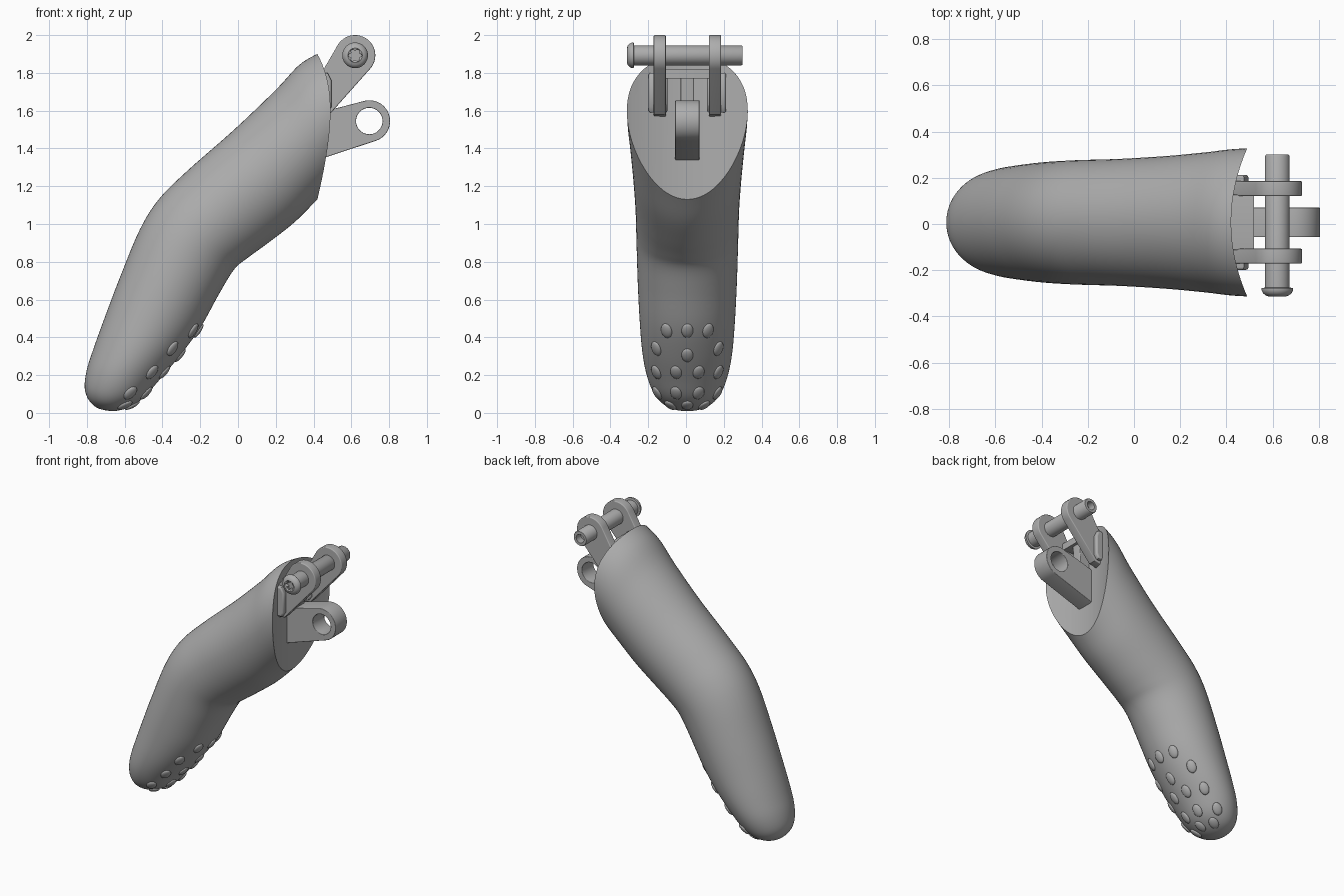
import bpy, bmesh
from math import cos, sin, pi, radians
from mathutils import Vector, Matrix
from mathutils.bvhtree import BVHTree

old = bpy.data.objects.get("Cube")
if old:
    bpy.data.objects.remove(old)

grey = bpy.data.materials.new("grey")
grey.use_nodes = True
grey.diffuse_color = (0.42, 0.42, 0.42, 1)
grey.node_tree.nodes["Principled BSDF"].inputs["Base Color"].default_value = (0.42, 0.42, 0.42, 1)

MID = 0.007  # y of the finger's middle plane


def finish(ob, angle=35):
    """Give the part its colour and smooth shading with sharp edges."""
    ob.data.materials.clear()
    ob.data.materials.append(grey)
    bpy.ops.object.select_all(action='DESELECT')
    ob.select_set(True)
    bpy.context.view_layer.objects.active = ob
    bpy.ops.object.shade_smooth_by_angle(angle=radians(angle))
    return ob


def mesh_object(name, bm):
    bmesh.ops.recalc_face_normals(bm, faces=bm.faces)
    me = bpy.data.meshes.new(name)
    bm.to_mesh(me)
    bm.free()
    ob = bpy.data.objects.new(name, me)
    bpy.context.collection.objects.link(ob)
    return ob


def skin(bm, rings):
    """Join rings of points into a closed skin with capped ends."""
    loops = [[bm.verts.new(p) for p in ring] for ring in rings]
    n = len(loops[0])
    for a, b in zip(loops, loops[1:]):
        for i in range(n):
            j = (i + 1) % n
            bm.faces.new((a[i], a[j], b[j], b[i]))
    bm.faces.new(loops[0])
    bm.faces.new(loops[-1])


def plate(name, outline, y, half, hole=None, bevel=0.006):
    """Extrude an x-z outline along y, with an optional round hole."""
    cu = bpy.data.curves.new(name, 'CURVE')
    cu.dimensions, cu.fill_mode = '2D', 'BOTH'
    cu.extrude, cu.bevel_depth, cu.offset = half - bevel, bevel, -bevel
    for pts in [outline] + ([hole] if hole else []):
        sp = cu.splines.new('POLY')
        sp.points.add(len(pts) - 1)
        for p, (px, pz) in zip(sp.points, pts):
            p.co = (px, pz, 0, 1)
        sp.use_cyclic_u = True
    ob = bpy.data.objects.new(name, cu)
    bpy.context.collection.objects.link(ob)
    ob.matrix_world = Matrix.Translation((0, y, 0)) @ Matrix.Rotation(pi / 2, 4, 'X')
    bpy.ops.object.select_all(action='DESELECT')
    ob.select_set(True)
    bpy.context.view_layer.objects.active = ob
    bpy.ops.object.convert(target='MESH')
    return finish(bpy.context.view_layer.objects.active)


def arc(cx, cz, r, start, end, n=32):
    angles = [radians(start + (end - start) * i / n) for i in range(n + 1)]
    return [(cx + r * cos(a), cz + r * sin(a)) for a in angles]


# Finger body: back point, pad point (x, z) and half width of each section
stations = [
    (-.735, .022, -.705, .014, .02), (-.765, .04, -.65, .010, .075),
    (-.797, .08, -.58, .03, .135), (-.812, .14, -.50, .08, .18),
    (-.80, .23, -.42, .17, .215), (-.765, .34, -.31, .30, .238),
    (-.70, .52, -.20, .45, .252), (-.62, .73, -.10, .63, .262),
    (-.52, .97, -.02, .76, .268), (-.42, 1.13, .05, .82, .271),
    (-.27, 1.28, .16, .90, .275), (-.02, 1.50, .30, 1.01, .287),
    (.20, 1.71, .42, 1.13, .303), (.34, 1.855, .55, 1.26, .318),
    (.50, 1.935, .80, 1.50, .325)]
secs = [Vector(s) for s in stations]


def between(i, t):
    """Catmull-Rom interpolation from section i to i + 1."""
    p = [secs[max(0, min(len(secs) - 1, i + k))] for k in (-1, 0, 1, 2)]
    return 0.5 * (2 * p[1] + (p[2] - p[0]) * t
                  + (2 * p[0] - 5 * p[1] + 4 * p[2] - p[3]) * t * t
                  + (3 * p[1] - p[0] - 3 * p[2] + p[3]) * t ** 3)


rings = []
for i in range(len(secs) - 1):
    for k in range(5):
        s = between(i, k / 5)
        back, pad = Vector((s[0], MID, s[1])), Vector((s[2], MID, s[3]))
        rings.append([(back + pad) / 2 + (back - pad) / 2 * cos(a)
                      + Vector((0, s[4] * sin(a), 0))
                      for a in (2 * pi * q / 64 for q in range(64))])
bm = bmesh.new()
skin(bm, rings)
body = mesh_object("finger_body", bm)

# Hollowed end face, trimmed by a block with a bowed side
bm = bmesh.new()
bow = [(0.42 + 0.065 * (y / 0.31) ** 2, y + MID) for y in (-0.5 + i / 24 for i in range(25))]
block = bow + [(1.5, 0.5 + MID), (1.5, -0.5 + MID)]
skin(bm, [[(x, y, z) for x, y in block] for z in (0.6, 2.5)])
cutter = mesh_object("end_cutter", bm)
cutter.hide_render = True
cut = body.modifiers.new("end_cut", 'BOOLEAN')
cut.operation, cut.object, cut.solver = 'DIFFERENCE', cutter, 'EXACT'
bpy.context.view_layer.objects.active = body
bpy.ops.object.modifier_apply(modifier=cut.name)
bpy.data.objects.remove(cutter)
finish(body)

# Grip bumps laid on the fingertip pad, by row height and side offsets
rows = {.435: (-.11, 0, .11), .34: (-.165, .165), .305: (0,),
        .215: (-.165, -.06, .06, .165), .105: (-.16, -.06, .06, .16),
        .04: (-.09, 0, .09)}
tree = BVHTree.FromPolygons([v.co for v in body.data.vertices],
                            [p.vertices for p in body.data.polygons])
bm = bmesh.new()
for z, offsets in rows.items():
    for y in offsets:
        hit, normal, _, _ = tree.ray_cast(Vector((2, y + MID, z)), Vector((-1, 0, 0)))
        if hit is None:
            continue
        along = Vector((0.55, 0.9 * y, 0.85))
        along = (along - normal * along.dot(normal)).normalized()
        turn = Matrix((along, normal.cross(along), normal)).transposed().to_4x4()
        size = Matrix.Diagonal((0.044, 0.031, 0.014, 1))
        bmesh.ops.create_uvsphere(bm, u_segments=20, v_segments=10, radius=1,
                                  matrix=Matrix.Translation(hit) @ turn @ size)
finish(mesh_object("grip_bumps", bm), 60)

# Pair of upper lugs that hold the pin, each with a wider foot
PX, PZ = 0.62, 1.893
lug = arc(PX, PZ, 0.107, -42, 150) + [(.46, 1.83), (.38, 1.75), (.38, 1.56), (.485, 1.58)]
foot = [(.40, 1.80), (.475, 1.80), (.495, 1.76), (.495, 1.62), (.475, 1.59), (.40, 1.59)]
for side, label in ((1, "back"), (-1, "front")):
    plate(label + "_lug", lug, MID + side * 0.146, 0.032)
    plate(label + "_lug_foot", foot, MID + side * 0.155, 0.05, bevel=0.012)

# Bridge and rib between the lugs
plate("lug_bridge", [(.38, 1.77), (.52, 1.77), (.52, 1.82), (.38, 1.82)], MID, 0.12)
plate("centre_rib", [(.38, 1.55), (.49, 1.55), (.50, 1.79), (.38, 1.79)], MID, 0.035)

# Lower link with its open eye
EX, EZ = 0.695, 1.545
link = arc(EX, EZ, 0.11, -72, 108) + [(.49, 1.605), (.38, 1.57), (.38, 1.325)]
plate("lower_link", link, MID, 0.064, hole=arc(EX, EZ, 0.07, 0, 350, 35), bevel=0.004)

# Pin turned about y: lobed drive socket, domed head, shank, hollow tail
profile = [(.018, -.285, .22), (.03, -.285, .22), (.03, -.309, .22), (.038, -.313, 0),
           (.05, -.309, 0), (.061, -.300, 0), (.068, -.287, 0), (.068, -.277, 0),
           (.053, -.275, 0), (.053, .294, 0), (.049, .30, 0), (.03, .30, 0), (.03, .25, 0)]
bm = bmesh.new()
skin(bm, [[(PX + r * (1 + lobe * cos(6 * a)) * cos(a), y,
            PZ + r * (1 + lobe * cos(6 * a)) * sin(a))
           for a in (2 * pi * q / 48 for q in range(48))] for r, y, lobe in profile])
finish(mesh_object("hinge_pin", bm))
